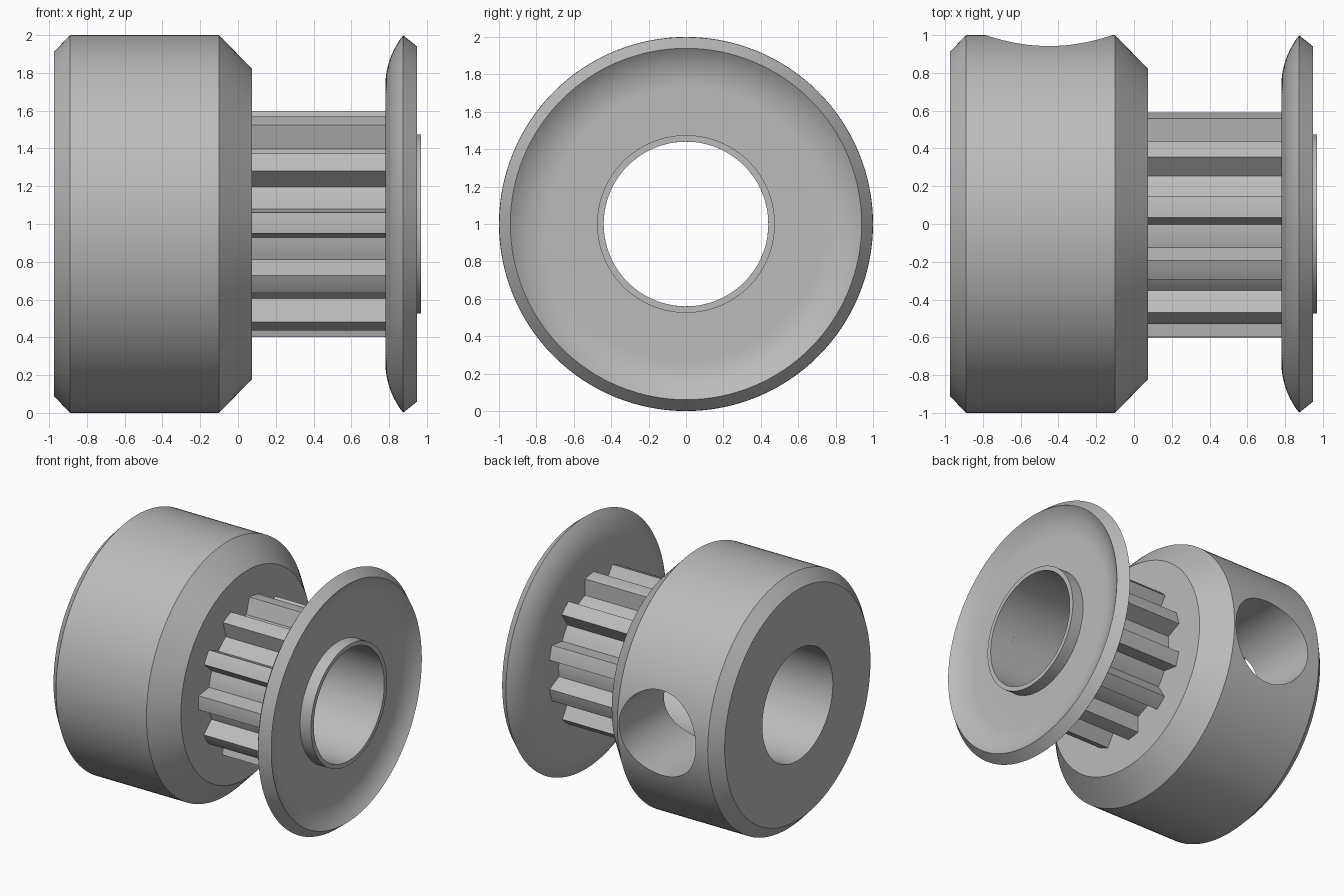
import bpy, bmesh
from math import sin, cos, radians, pi

cube = bpy.data.objects.get("Cube")
if cube:
    bpy.data.objects.remove(cube, do_unlink=True)

BORE = 0.44
SEGMENTS = 128
TEETH = 11

metal = bpy.data.materials.new("grey metal")
metal.use_nodes = True
grey = (0.5, 0.5, 0.5, 1)
metal.diffuse_color = grey
metal.node_tree.nodes["Principled BSDF"].inputs["Base Color"].default_value = grey


def sweep(name, sections):
    """Join closed (x, radius) profiles placed at successive angles round the x axis."""
    bm = bmesh.new()
    rings = [[bm.verts.new((x, -r * cos(a), 1 + r * sin(a))) for x, r in profile]
             for a, profile in sections]
    for i, ring in enumerate(rings):
        following = rings[(i + 1) % len(rings)]
        for j in range(len(ring)):
            k = (j + 1) % len(ring)
            bm.faces.new((ring[j], ring[k], following[k], following[j]))
    bmesh.ops.recalc_face_normals(bm, faces=bm.faces)
    mesh = bpy.data.meshes.new(name)
    bm.to_mesh(mesh)
    bm.free()
    mesh.materials.append(metal)
    obj = bpy.data.objects.new(name, mesh)
    bpy.context.collection.objects.link(obj)
    return obj


def lathe(name, profile):
    return sweep(name, [(2 * pi * i / SEGMENTS, profile) for i in range(SEGMENTS)])


def select_only(obj):
    bpy.ops.object.select_all(action='DESELECT')
    obj.select_set(True)
    bpy.context.view_layer.objects.active = obj


# Chamfered hub
hub = lathe("hub", [(-0.975, BORE), (-0.975, 0.91), (-0.89, 1), (-0.1, 1),
                    (0.075, 0.82), (0.075, BORE)])

# Set screw hole, from the back of the hub into the bore
bpy.ops.mesh.primitive_cylinder_add(vertices=96, radius=0.335, depth=1.2,
                                    location=(-0.45, 0.7, 1), rotation=(pi / 2, 0, 0))
cutter = bpy.context.object
cutter.name = "screw_hole_cutter"
cutter.hide_render = True
cutter.data.materials.append(metal)
cut = hub.modifiers.new("screw_hole", 'BOOLEAN')
cut.operation = 'DIFFERENCE'
cut.solver = 'EXACT'
cut.object = cutter
select_only(hub)
bpy.ops.object.modifier_apply(modifier=cut.name)
bpy.data.objects.remove(cutter, do_unlink=True)

# Toothed barrel: each tooth has a tip arc, sloping flanks and a root arc
pitch = 360 / TEETH
tip, root = 5.3, 9.0
sections = []
for t in range(TEETH):
    centre = 0.5 + t * pitch
    steps = [(-tip + 2 * tip * i / 4, 0.6) for i in range(5)]
    steps += [(root + (pitch - 2 * root) * i / 4, 0.475) for i in range(5)]
    for offset, r in steps:
        sections.append((radians(centre + offset),
                         [(0.075, BORE), (0.075, r), (0.785, r), (0.785, BORE)]))
barrel = sweep("toothed_barrel", sections)

# Dished flange of even thickness, with a raised collar round the bore
bend, thick, sweep_angle = 0.43, 0.095, radians(38.7)
arc = [sweep_angle * i / 12 for i in range(13)]
inner = [(0.78 + bend * (1 - cos(a)), 0.73 + bend * sin(a)) for a in arc]
outer = [(0.78 + bend - (bend - thick) * cos(a), 0.73 + (bend - thick) * sin(a)) for a in arc]
flange = lathe("flange", [(0.78, BORE)] + inner + outer[::-1] +
               [(0.875, 0.475), (0.97, 0.475), (0.97, BORE)])

for part in (hub, barrel, flange):
    select_only(part)
    bpy.ops.object.shade_smooth_by_angle(angle=radians(25))
